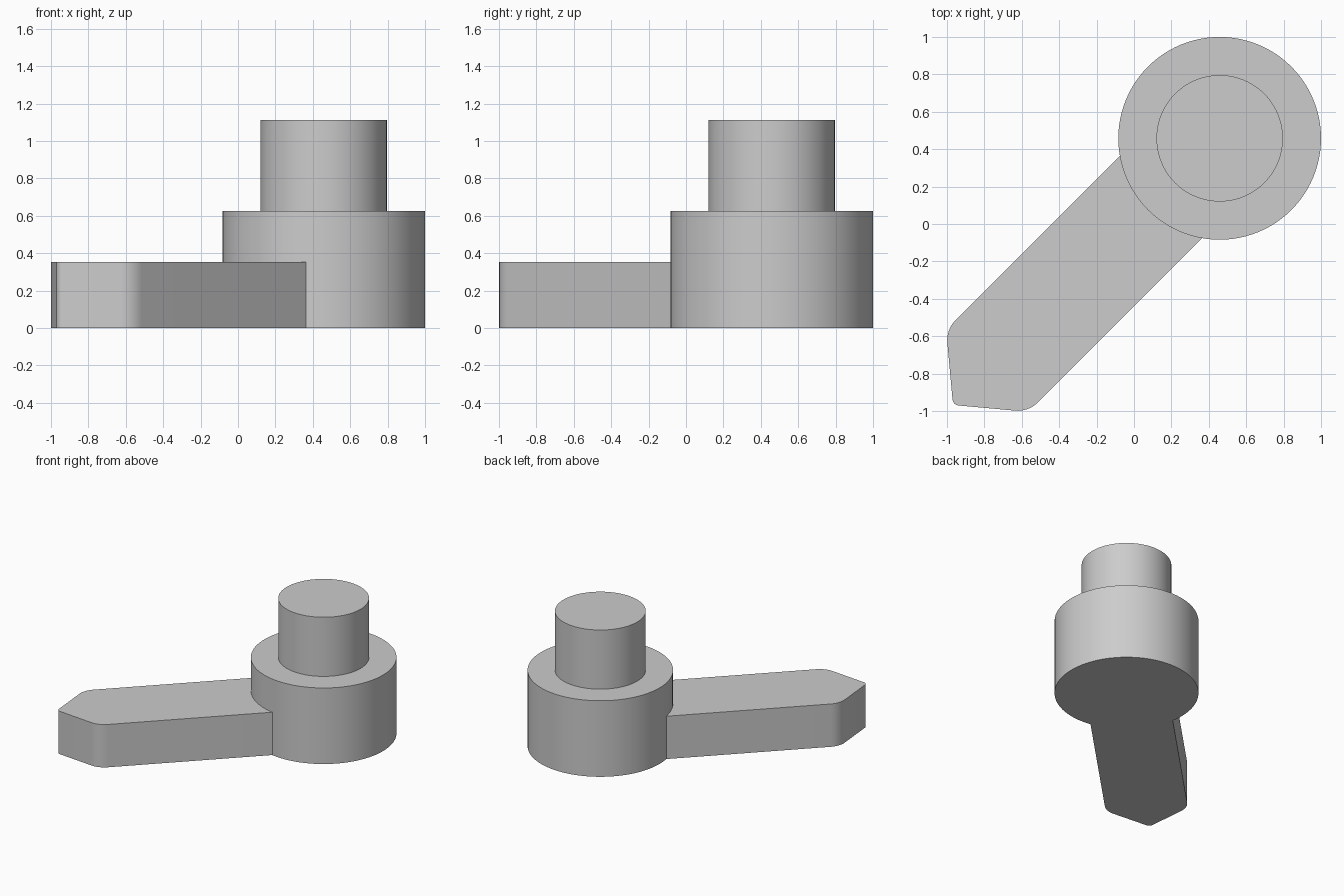
import bpy, bmesh, math
from mathutils import Vector, Matrix

cube = bpy.data.objects.get("Cube")
if cube:
    bpy.data.objects.remove(cube, do_unlink=True)

CENTRE = 0.458                       # hub axis, same in x and y
HUB_R, POST_R = 0.542, 0.338
ARM_H, HUB_H, TOTAL_H = 0.352, 0.625, 1.111
ARM_HALF, SHOULDER, TIP = 0.311, 1.757, 2.016

grey = bpy.data.materials.new("plain_grey")
grey.use_nodes = True
colour = (0.604, 0.604, 0.604, 1)
grey.diffuse_color = colour
grey.node_tree.nodes["Principled BSDF"].inputs["Base Color"].default_value = colour


def make_object(name, bm):
    bmesh.ops.recalc_face_normals(bm, faces=bm.faces)
    mesh = bpy.data.meshes.new(name)
    bm.to_mesh(mesh)
    bm.free()
    mesh.materials.append(grey)
    obj = bpy.data.objects.new(name, mesh)
    bpy.context.collection.objects.link(obj)
    return obj


def fillet(before, corner, after, radius, steps=8):
    """Points of an arc rounding a polygon corner."""
    a, b = (before - corner).normalized(), (after - corner).normalized()
    half = a.angle(b) / 2
    middle = corner + (a + b).normalized() * radius / math.sin(half)
    start = (corner + a * radius / math.tan(half) - middle).normalized()
    end = (corner + b * radius / math.tan(half) - middle).normalized()
    return [middle + radius * start.lerp(end, i / steps).normalized()
            for i in range(steps + 1)]


# Hub and post: one stepped turning made of stacked rings
bm = bmesh.new()
rings = []
for radius, z in ((HUB_R, 0), (HUB_R, HUB_H), (POST_R, HUB_H), (POST_R, TOTAL_H)):
    circle = bmesh.ops.create_circle(bm, segments=96, radius=radius,
                                     matrix=Matrix.Translation((CENTRE, CENTRE, z)))
    rings.append(circle["verts"])
for low, high in zip(rings, rings[1:]):
    for i in range(len(low)):
        bm.faces.new((low[i - 1], low[i], high[i], high[i - 1]))
bm.faces.new(rings[0])
bm.faces.new(rings[-1])
body = make_object("hub_post_and_arm", bm)

# Arm: pointed bar with rounded shoulders and tip, extruded upward
outline = [Vector(p) for p in ((0.2, -ARM_HALF), (SHOULDER, -ARM_HALF), (TIP, 0),
                               (SHOULDER, ARM_HALF), (0.2, ARM_HALF))]
points = [outline[0]]
for i, radius in ((1, 0.15), (2, 0.035), (3, 0.15)):
    points += fillet(outline[i - 1], outline[i], outline[i + 1], radius)
points.append(outline[4])
bm = bmesh.new()
base = bm.faces.new([bm.verts.new((p.x, p.y, 0)) for p in points])
side = bmesh.ops.extrude_face_region(bm, geom=[base], use_keep_orig=True)
bmesh.ops.translate(bm, vec=(0, 0, ARM_H),
                    verts=[v for v in side["geom"] if isinstance(v, bmesh.types.BMVert)])
bm.transform(Matrix.Translation((CENTRE, CENTRE, 0)) @ Matrix.Rotation(math.radians(225), 4, "Z"))
arm = make_object("arm_helper", bm)

# Fuse the arm into the hub
union = body.modifiers.new("fuse_arm", "BOOLEAN")
union.operation, union.solver, union.object = "UNION", "EXACT", arm
bpy.context.view_layer.objects.active = body
body.select_set(True)
bpy.ops.object.modifier_apply(modifier=union.name)
bpy.data.objects.remove(arm, do_unlink=True)
bpy.ops.object.shade_smooth_by_angle(angle=math.radians(30))
